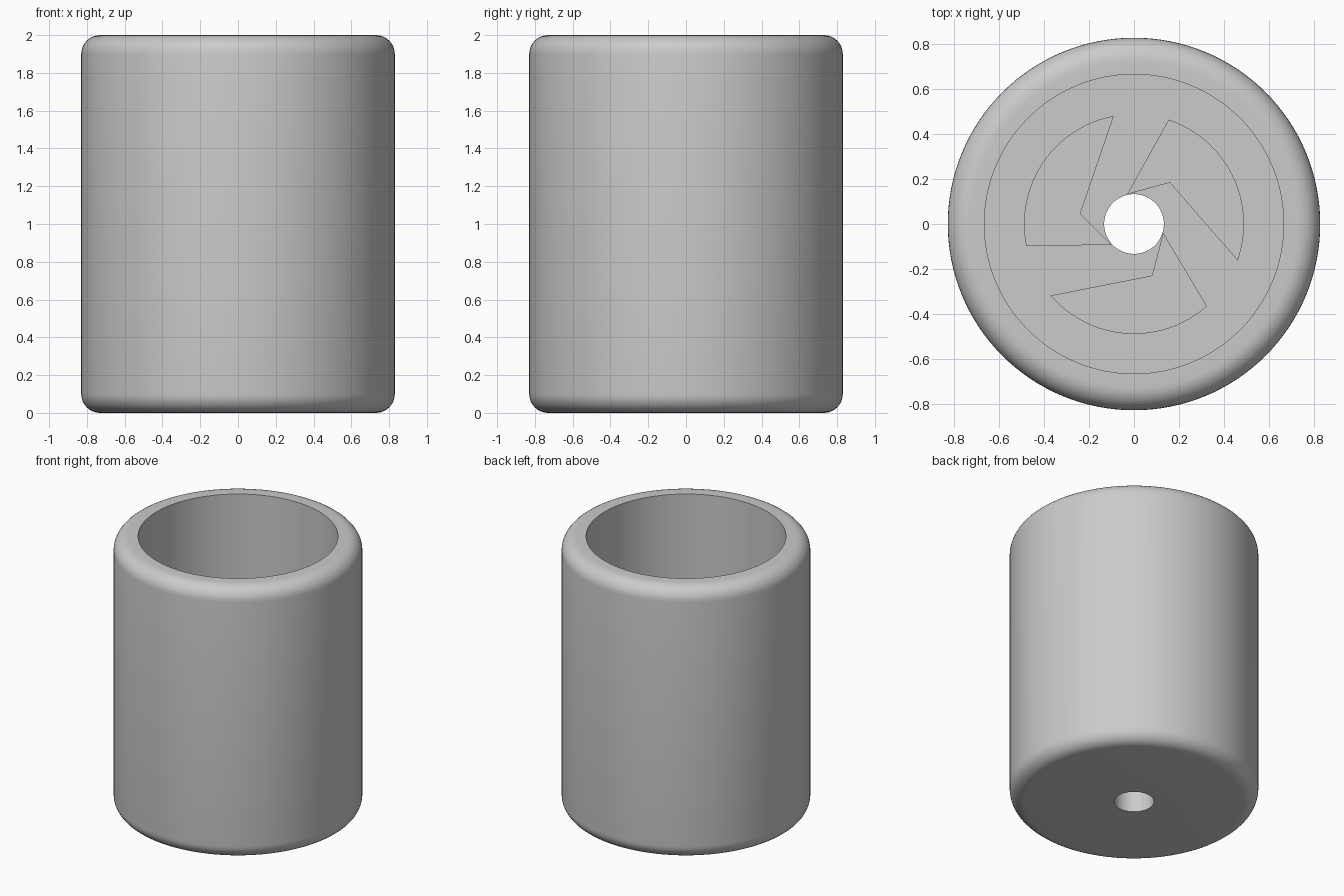
import bpy
import bmesh
from math import radians, sin, cos, pi
from mathutils import Matrix, Vector

if "Cube" in bpy.data.objects:
    bpy.data.objects.remove(bpy.data.objects["Cube"])

RADIUS, BORE, HOLE = 0.83, 0.667, 0.133
HEIGHT, FLOOR, FILLET = 2.0, 0.167, 0.1
VANE_RADIUS, VANE_HEIGHT = 0.49, 0.167

grey = bpy.data.materials.new("plain grey")
grey.use_nodes = True
colour = (0.6, 0.6, 0.6, 1)
grey.diffuse_color = colour
grey.node_tree.nodes["Principled BSDF"].inputs["Base Color"].default_value = colour


def finish(name, bm):
    bmesh.ops.remove_doubles(bm, verts=bm.verts, dist=1e-5)
    bmesh.ops.recalc_face_normals(bm, faces=bm.faces)
    mesh = bpy.data.meshes.new(name)
    bm.to_mesh(mesh)
    bm.free()
    mesh.materials.append(grey)
    obj = bpy.data.objects.new(name, mesh)
    bpy.context.collection.objects.link(obj)
    bpy.ops.object.select_all(action="DESELECT")
    obj.select_set(True)
    bpy.context.view_layer.objects.active = obj
    bpy.ops.object.shade_smooth_by_angle(angle=radians(30))
    return obj


def fillet(z, start):
    """Quarter-round on the outer edge, as (radius, height) points."""
    steps = [start + pi / 2 * i / 8 for i in range(9)]
    return [(RADIUS - FILLET + FILLET * cos(a), z + FILLET * sin(a)) for a in steps]


# Cup body: closed profile spun about the vertical axis
profile = [(HOLE, 0)] + fillet(FILLET, -pi / 2) + fillet(HEIGHT - FILLET, 0)
profile += [(BORE, HEIGHT), (BORE, FLOOR), (HOLE, FLOOR)]
bm = bmesh.new()
verts = [bm.verts.new((r, 0, z)) for r, z in profile]
edges = [bm.edges.new((v, verts[i - 1])) for i, v in enumerate(verts)]
bmesh.ops.spin(bm, geom=verts + edges, axis=(0, 0, 1), cent=(0, 0, 0),
               angle=2 * pi, steps=128, use_duplicate=False)
finish("cup_body", bm)

# Three swirl vanes standing on the cup floor around the outlet hole
arc = [radians(220.6 + 91 * i / 24) for i in range(25)]
outline = [(VANE_RADIUS * cos(a), VANE_RADIUS * sin(a)) for a in arc]
outline += [(0.13, -0.04), (0.08, -0.23)]
for n in range(3):
    bm = bmesh.new()
    turn = Matrix.Rotation(n * 2 * pi / 3, 3, "Z")
    base = bm.faces.new([bm.verts.new(turn @ Vector((x, y, FLOOR))) for x, y in outline])
    grown = bmesh.ops.extrude_face_region(bm, geom=[base], use_keep_orig=True)["geom"]
    top = [g for g in grown if isinstance(g, bmesh.types.BMVert)]
    bmesh.ops.translate(bm, verts=top, vec=(0, 0, VANE_HEIGHT))
    finish(f"swirl_vane_{n + 1}", bm)
